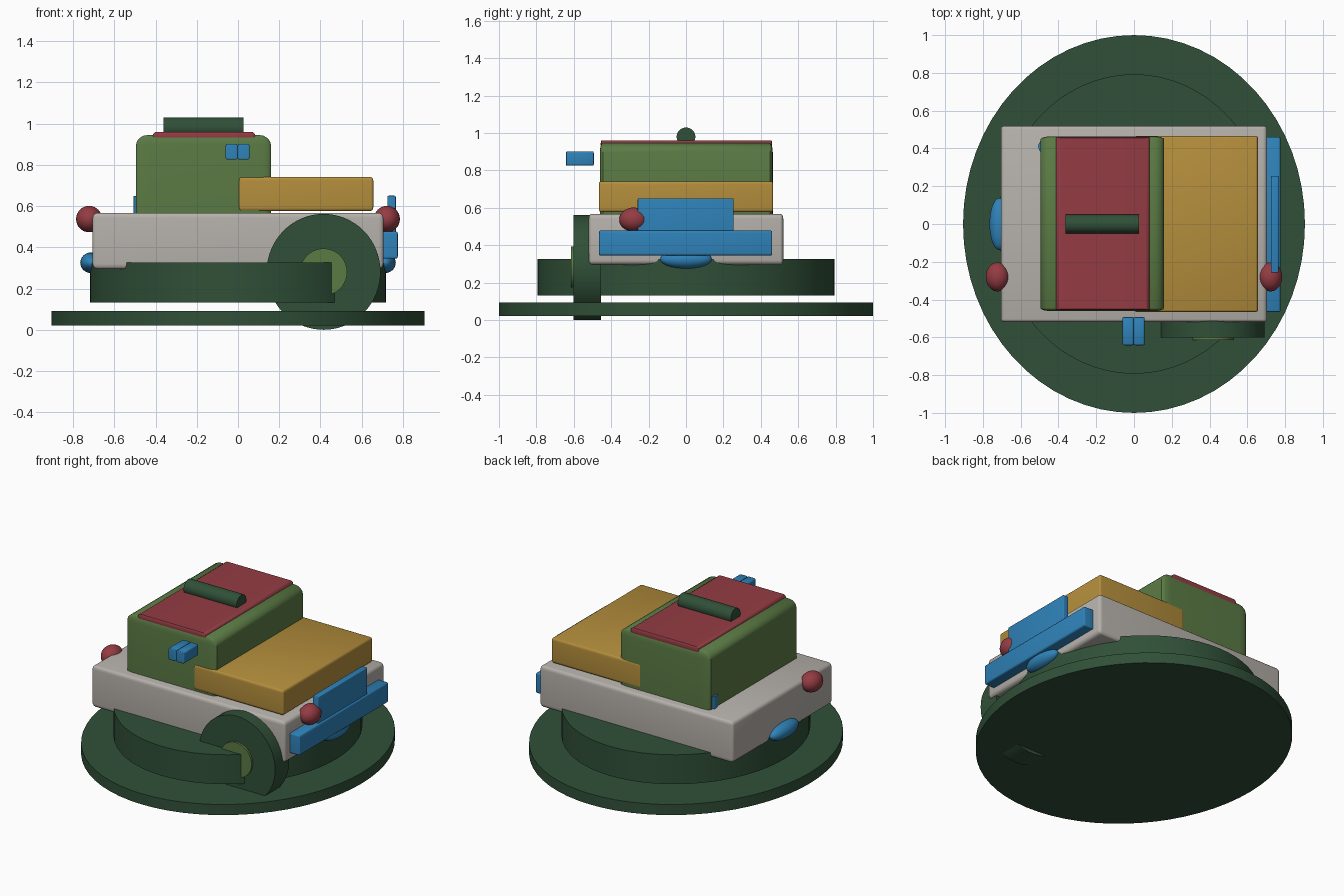
import bpy
import bmesh
from math import radians
from mathutils import Matrix, Vector

cube = bpy.data.objects.get("Cube")
if cube:
    bpy.data.objects.remove(cube, do_unlink=True)


def material(name, srgb):
    mat = bpy.data.materials.new(name)
    mat.use_nodes = True
    linear = [((c / 255 + 0.055) / 1.055) ** 2.4 for c in srgb] + [1]
    mat.diffuse_color = linear
    mat.node_tree.nodes["Principled BSDF"].inputs["Base Color"].default_value = linear
    return mat


dark_green = material("dark green", (48, 80, 56))
leaf_green = material("leaf green", (91, 123, 69))
warm_grey = material("warm grey", (182, 177, 171))
ochre = material("ochre", (180, 142, 60))
red = material("red", (148, 60, 67))
blue = material("blue", (47, 131, 186))


def finish(bm, name, mat):
    mesh = bpy.data.meshes.new(name)
    bmesh.ops.recalc_face_normals(bm, faces=bm.faces)
    bm.to_mesh(mesh)
    bm.free()
    mesh.materials.append(mat)
    obj = bpy.data.objects.new(name, mesh)
    bpy.context.collection.objects.link(obj)
    bpy.ops.object.select_all(action="DESELECT")
    obj.select_set(True)
    bpy.context.view_layer.objects.active = obj
    bpy.ops.object.shade_smooth_by_angle(angle=radians(35))
    return obj


def rounded_box(name, mat, x, y, z, radii):
    """Box between (min, max) pairs, with its own edge radius on each axis."""
    bm = bmesh.new()
    bmesh.ops.create_cube(bm, size=1)
    spans = (x, y, z)
    size = Vector([s[1] - s[0] for s in spans])
    centre = Vector([(s[0] + s[1]) / 2 for s in spans])
    bmesh.ops.scale(bm, verts=bm.verts, vec=[s / r for s, r in zip(size, radii)])
    bmesh.ops.bevel(bm, geom=bm.edges[:], offset=1, segments=4, profile=0.5,
                    affect="EDGES", clamp_overlap=True)
    bmesh.ops.scale(bm, verts=bm.verts, vec=radii)
    bmesh.ops.translate(bm, verts=bm.verts, vec=centre)
    return finish(bm, name, mat)


def cylinder(name, mat, centre, radii, length, axis="Z"):
    """Elliptical cylinder; radii are measured before turning to the axis."""
    bm = bmesh.new()
    bmesh.ops.create_cone(bm, cap_ends=True, segments=64, radius1=1, radius2=1, depth=1)
    bmesh.ops.scale(bm, verts=bm.verts, vec=(radii[0], radii[1], length))
    if axis != "Z":
        turn = Matrix.Rotation(radians(90), 3, "Y" if axis == "X" else "X")
        bmesh.ops.rotate(bm, verts=bm.verts, matrix=turn)
    bmesh.ops.translate(bm, verts=bm.verts, vec=centre)
    return finish(bm, name, mat)


def ellipsoid(name, mat, centre, radii):
    bm = bmesh.new()
    bmesh.ops.create_uvsphere(bm, u_segments=32, v_segments=16, radius=1)
    bmesh.ops.scale(bm, verts=bm.verts, vec=radii)
    bmesh.ops.translate(bm, verts=bm.verts, vec=centre)
    return finish(bm, name, mat)


# Round stand: wide plate and floating drum
cylinder("base_plate", dark_green, (0, 0, 0.057), (0.905, 1.0), 0.07)
cylinder("base_drum", dark_green, (0, 0, 0.229), (0.718, 0.793), 0.194)

# Chassis, cabin and hood
rounded_box("chassis", warm_grey, (-0.705, 0.705), (-0.52, 0.52), (0.295, 0.567),
            (0.025, 0.016, 0.025))
rounded_box("cabin", leaf_green, (-0.495, 0.16), (-0.461, 0.464), (0.5, 0.945),
            (0.06, 0.016, 0.05))
rounded_box("hood", ochre, (0.004, 0.656), (-0.466, 0.466), (0.577, 0.741),
            (0.012, 0.01, 0.018))

# Roof panel with a bar on top
rounded_box("roof_panel", red, (-0.413, 0.083), (-0.456, 0.461), (0.92, 0.96),
            (0.02, 0.005, 0.018))
cylinder("roof_bar", dark_green, (-0.168, 0, 0.979), (0.05, 0.05), 0.387, "X")

# Front wheel with hub
cylinder("front_wheel", dark_green, (0.415, -0.528, 0.281), (0.276, 0.281), 0.146, "Y")
cylinder("wheel_hub", leaf_green, (0.415, -0.56, 0.28), (0.114, 0.114), 0.11, "Y")

# Paired block floating before the cabin
for side, x in (("right", -0.031), ("left", 0.027)):
    rounded_box(side + "_mirror_block", blue, (x - 0.029, x + 0.029), (-0.642, -0.493),
                (0.825, 0.901), (0.01, 0.004, 0.01))

# Grille and bumper on the left end
rounded_box("grille", blue, (0.724, 0.765), (-0.258, 0.255), (0.4, 0.65),
            (0.006, 0.005, 0.006))
rounded_box("bumper", blue, (0.697, 0.775), (-0.465, 0.461), (0.345, 0.477),
            (0.01, 0.006, 0.012))

# Lamps and side bulges on both ends
for side, sign in (("right", -1), ("left", 1)):
    ellipsoid(side + "_lamp", red, (sign * 0.722, -0.28, 0.537), (0.063, 0.077, 0.064))
    ellipsoid(side + "_bulge", blue, (sign * 0.712, 0, 0.325), (0.053, 0.138, 0.05))

# Small post at the cabin's rear corner
cylinder("corner_post", blue, (-0.476, 0.41, 0.603), (0.031, 0.034), 0.09)
